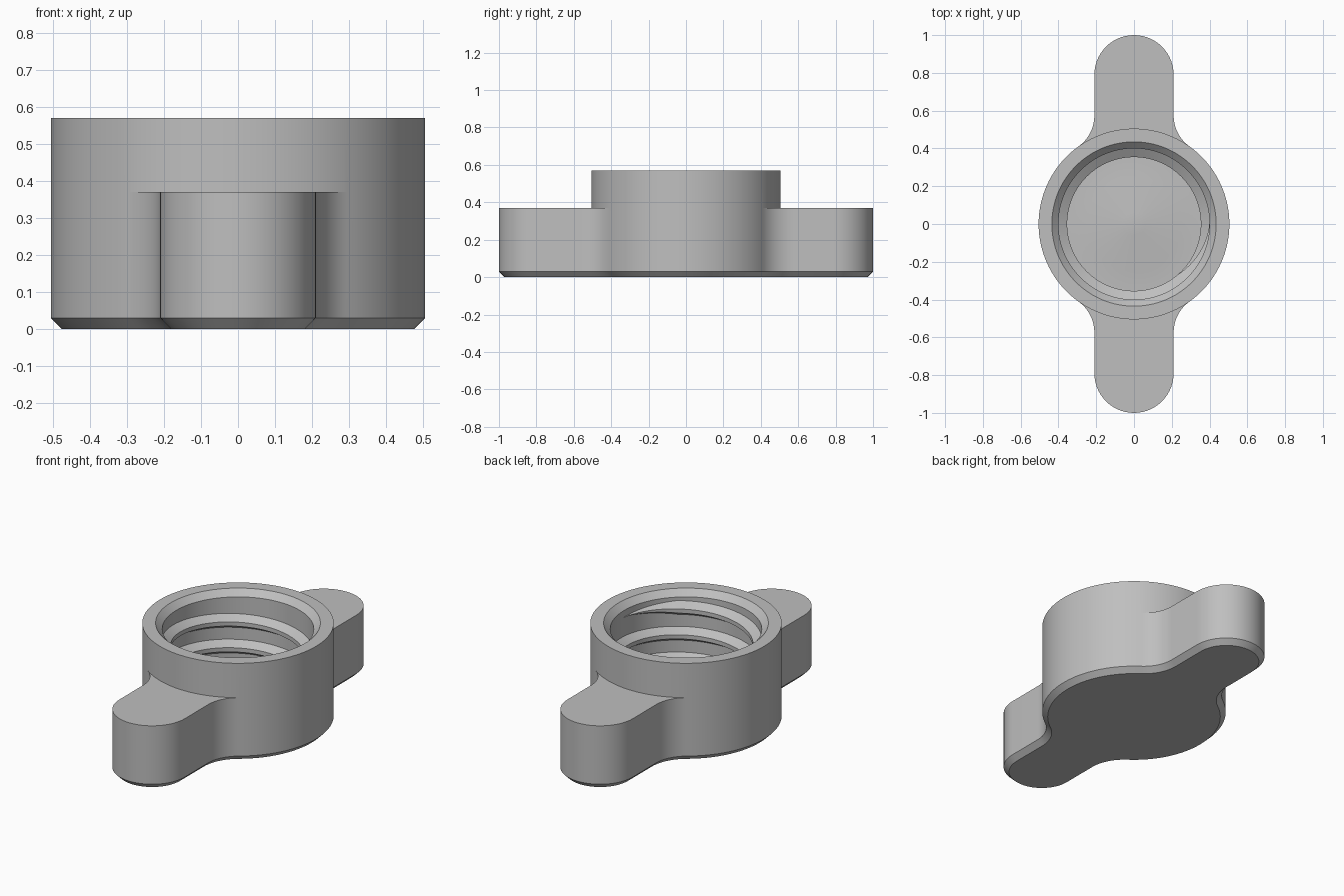
import bpy, bmesh, math
from math import sin, cos, pi

if "Cube" in bpy.data.objects:
    bpy.data.objects.remove(bpy.data.objects["Cube"])

HUB_R, WING_R, WING_Y, FILLET = 0.505, 0.21, 0.79, 0.20
FX = WING_R + FILLET
FY = math.sqrt((HUB_R + FILLET) ** 2 - FX ** 2)
THETA = math.atan2(FY, FX)            # where the wing fillet meets the hub
ARC, FN, TN = 40, 12, 28              # segments: hub side, fillet, wing tip
WN = 2 * (FN + 1) + TN + 1            # points along one wing

grey = bpy.data.materials.new("grey plastic")
grey.diffuse_color = (0.52, 0.52, 0.52, 1)
grey.use_nodes = True
grey.node_tree.nodes["Principled BSDF"].inputs["Base Color"].default_value = grey.diffuse_color


def arc(cx, cy, r, a0, a1, n):
    return [(cx + r * cos(a0 + (a1 - a0) * i / n),
             cy + r * sin(a0 + (a1 - a0) * i / n)) for i in range(n + 1)]


def outline(d, z):
    """Hub with two wings, shrunk inwards by d."""
    side = arc(0, 0, HUB_R - d, -THETA, THETA, ARC)[1:-1]
    fil = arc(FX, FY, FILLET + d, pi + THETA, pi, FN)
    tip = arc(0, WING_Y, WING_R - d, 0, pi, TN)
    half = side + fil + tip + [(-x, y) for x, y in reversed(fil)]
    return [(x, y, z) for x, y in half] + [(-x, -y, z) for x, y in half]


def ring(r, z):
    """Circle with the same point count and spacing as the outline."""
    half = arc(0, 0, r, -THETA, THETA, ARC)[1:-1]
    half += arc(0, 0, r, THETA, pi - THETA, WN - 1)
    return [(x, y, z) for x, y in half] + [(-x, -y, z) for x, y in half]


def loft(name, rings, cap=True):
    bm = bmesh.new()
    rows = [[bm.verts.new(p) for p in r] for r in rings]
    n = len(rows[0])
    for a, b in zip(rows, rows[1:]):
        for i in range(n):
            j = (i + 1) % n
            bm.faces.new((a[i], a[j], b[j], b[i]))
    if cap:
        bm.faces.new(rows[0][::-1])
        bm.faces.new(rows[-1])
    bmesh.ops.remove_doubles(bm, verts=bm.verts, dist=1e-5)
    bmesh.ops.recalc_face_normals(bm, faces=bm.faces)
    me = bpy.data.meshes.new(name)
    bm.to_mesh(me)
    bm.free()
    me.materials.append(grey)
    ob = bpy.data.objects.new(name, me)
    bpy.context.collection.objects.link(ob)
    bpy.ops.object.select_all(action='DESELECT')
    ob.select_set(True)
    bpy.context.view_layer.objects.active = ob
    bpy.ops.object.shade_smooth_by_angle(angle=math.radians(25))
    return ob


# winged cap: chamfered base, wing tops, hub wall, rim chamfer, bore, raised floor
FLOOR = 0.08
loft("winged_cap", [
    outline(0.03, 0), outline(0, 0.03), outline(0, 0.37),
    ring(HUB_R, 0.37), ring(HUB_R, 0.57),
    ring(0.435, 0.57), ring(0.40, 0.535),
    ring(0.40, FLOOR), ring(0.25, FLOOR), ring(0.06, FLOOR + 0.03)])

# internal thread: tapered trapezoid swept down a helix
TURNS, PITCH, TOP, STEPS = 2.4, 0.15, 0.495, 96
total = int(TURNS * STEPS)
sections = []
for i in range(total + 1):
    a = -2 * pi * i / STEPS
    z = TOP - PITCH * i / STEPS
    k = max(0.04, min(1, i / 13, (total - i) / 13))
    prof = [(0.403, 0.042 * k), (0.40 - 0.046 * k, 0.012 * k),
            (0.40 - 0.046 * k, -0.012 * k), (0.403, -0.042 * k)]
    sections.append([(r * cos(a), r * sin(a), z + h) for r, h in prof])
loft("inner_thread", sections)
